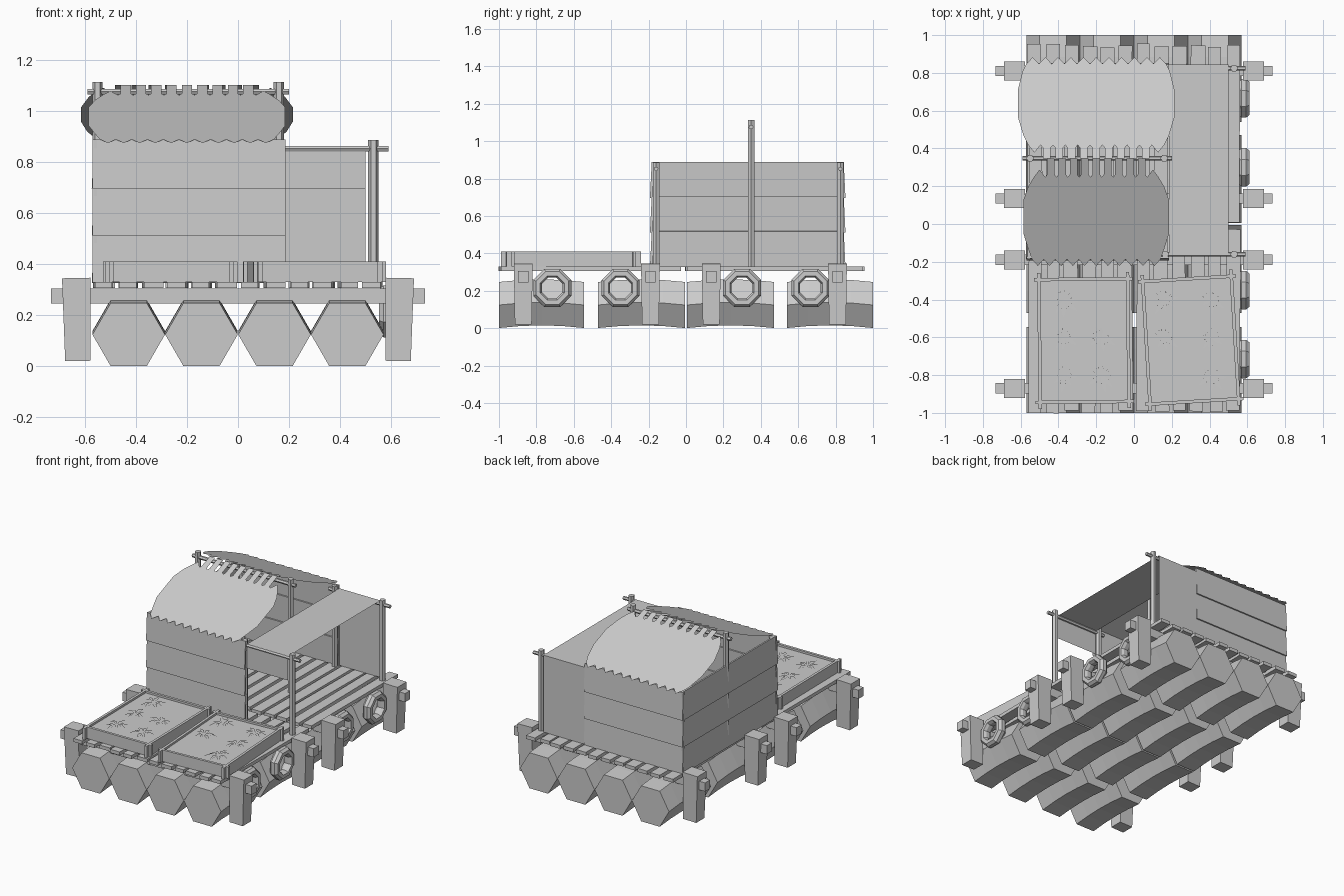
import bpy, bmesh, math, random
from mathutils import Vector, Matrix

if "Cube" in bpy.data.objects:
    bpy.data.objects.remove(bpy.data.objects["Cube"])
random.seed(4)

def make(name, verts, faces):
    me = bpy.data.meshes.new(name)
    me.from_pydata(verts, [], faces)
    bm = bmesh.new()
    bm.from_mesh(me)
    bmesh.ops.recalc_face_normals(bm, faces=bm.faces)
    bm.to_mesh(me)
    bm.free()
    ob = bpy.data.objects.new(name, me)
    bpy.context.collection.objects.link(ob)
    return ob

def box(name, c, s, rot=(0, 0, 0), top=1.0):
    # box with an optional wider or narrower top
    v = [(x * s[0] / 2 * (top if z > 0 else 1), y * s[1] / 2 * (top if z > 0 else 1), z * s[2] / 2)
         for z in (-1, 1) for x, y in ((-1, -1), (1, -1), (1, 1), (-1, 1))]
    f = [(3, 2, 1, 0), (4, 5, 6, 7)] + [(i, (i + 1) % 4, 4 + (i + 1) % 4, 4 + i) for i in range(4)]
    ob = make(name, v, f)
    ob.location, ob.rotation_euler = c, rot
    return ob

def tube(name, rings, n):
    # skin rings of n points and cap both ends
    v = [p for r in rings for p in r]
    f = [(k * n + i, k * n + (i + 1) % n, (k + 1) * n + (i + 1) % n, (k + 1) * n + i)
         for k in range(len(rings) - 1) for i in range(n)]
    f += [tuple(range(n)), tuple(range(len(v) - n, len(v)))]
    return make(name, v, f)

def rod(name, a, b, r, n=6):
    a, b = Vector(a), Vector(b)
    q = (b - a).to_track_quat('Z', 'Y')
    ring = [q @ Vector((r * math.cos(2 * math.pi * i / n), r * math.sin(2 * math.pi * i / n), 0)) for i in range(n)]
    return tube(name, [[p + e for p in ring] for e in (a, b)], n)

# hexagonal floats, gently arched along their length
for x in (-0.428, -0.143, 0.143, 0.428):
    for y0, y1 in ((-1, -0.545), (-0.47, -0.006), (0.006, 0.47), (0.54, 1)):
        rings = []
        for k in range(5):
            t = k / 4
            lift = 0.014 * (1 - (2 * t - 1) ** 2)
            rings.append([(x + 0.142 * math.cos(i * math.pi / 3), y0 + (y1 - y0) * t,
                           0.124 + lift + 0.142 * math.sin(i * math.pi / 3)) for i in range(6)])
        tube("float", rings, 6)

# cross beams with tapered side posts
for y in (-0.87, -0.19, 0.135, 0.81):
    box("cross_beam", (0, y, 0.275), (1.465, 0.055, 0.06))
    for s in (-1, 1):
        box("side_post", (s * 0.63, y, 0.183), (0.1, 0.09, 0.325), (0, s * 0.02, 0), 1.12)

# deck planks in two rows
for y0, y1 in ((-1, -0.03), (0.0, 0.95)):
    for i in range(12):
        box("deck_plank", (-0.525 + i * 0.0955, (y0 + y1) / 2 + random.uniform(-0.01, 0.01), 0.318),
            (random.uniform(0.065, 0.08), y1 - y0 - 0.01, 0.024), (0, 0, random.uniform(-0.016, 0.016)))

# tyre fenders on the right side
for y in (-0.715, -0.35, 0.30, 0.665):
    bm = bmesh.new()
    rings = []
    for i in range(8):
        a = (i + 0.5) * math.pi / 4
        rings.append([bm.verts.new((0.582 + w, y + r * math.cos(a), 0.215 + r * math.sin(a)))
                      for w, r in ((-0.03, 0.07), (-0.03, 0.095), (-0.012, 0.11), (0.012, 0.11),
                                   (0.03, 0.095), (0.03, 0.07), (0.012, 0.06), (-0.012, 0.06))])
    for i in range(8):
        for j in range(8):
            p, q, k = rings[i], rings[(i + 1) % 8], (j + 1) % 8
            bm.faces.new((p[j], q[j], q[k], p[k]))
    bmesh.ops.recalc_face_normals(bm, faces=bm.faces)
    me = bpy.data.meshes.new("tyre")
    bm.to_mesh(me)
    bm.free()
    bpy.context.collection.objects.link(bpy.data.objects.new("tyre", me))

# lapped board walls: front, back and left
for k in range(3):
    z = 0.4225 + k * 0.185
    box("front_wall_board", (-0.192, -0.182, z), (0.755, 0.012, 0.192), (-0.05, 0, 0))
    box("back_wall_board", (-0.192, 0.842, z), (0.755, 0.012, 0.192), (0.05, 0, 0))
    box("left_wall_board", (-0.562, 0.33, z), (0.012, 1.03, 0.192), (0, 0.05, 0))

# corner, awning and ridge poles
for y in (-0.16, 0.825):
    for x in (-0.545, 0.165, 0.53):
        rod("pole", (x, y, 0.325), (x, y, 0.885), 0.02)
    rod("awning_rod", (0.12, y, 0.852), (0.59, y, 0.852), 0.012)
for x in (-0.55, 0.16):
    rod("ridge_pole", (x, 0.348, 0.325), (x, 0.348, 1.113), 0.02)
rod("ridge_rod", (-0.59, 0.348, 1.075), (0.2, 0.348, 1.075), 0.013)

# cloth awning: flat top, short front flap, full back panel
xa, xb, ya, yb, zt = 0.185, 0.50, -0.165, 0.845, 0.863
make("awning_cloth", [(xa, ya, 0.695), (xb, ya, 0.695), (xa, ya, zt), (xb, ya, zt),
                      (xa, yb, zt), (xb, yb, zt), (xa, yb, 0.33), (xb, yb, 0.33)],
     [(0, 1, 3, 2), (2, 3, 5, 4), (4, 5, 7, 6)])

# leaf roof sheets: thin, zigzag edged, tied over the ridge by straps
def roof(name, side, eave, top, widths, n=11):
    # eave, top: distances from the ridge; widths: (distance, half width)
    def pt(x, d):
        return (-0.2 + x, 0.348 + side * d, 1.102 - 0.4 * d)
    we, wt = widths[0][1], widths[-1][1]
    low = [pt(-we + we * i / n, eave + (0.035 if i % 2 else 0)) for i in range(2 * n + 1)]
    right = [pt(w, d) for d, w in widths[1:-1]]
    high = [pt(wt - wt * i / n, top - (0.04 if i % 2 else 0)) for i in range(2 * n + 1)]
    left = [pt(-w, d) for d, w in reversed(widths[1:-1])]
    outline = low + right + high + left
    make(name, outline, [tuple(range(len(outline)))])
    for i in range(1, n - 1):
        x = wt - wt * (2 * i + 1) / n
        make("roof_strap", [pt(x - 0.02, top - 0.01), pt(x, top + 0.04), pt(x + 0.02, top - 0.01),
                            pt(x + 0.02, 0), pt(x - 0.02, 0)], [(0, 1, 2, 3, 4)])

roof("front_roof_leaf", -1, 0.535, 0.10,
     [(0.535, 0.34), (0.48, 0.36), (0.40, 0.385), (0.22, 0.385), (0.15, 0.36), (0.10, 0.33)])
roof("back_roof_leaf", 1, 0.50, 0.07,
     [(0.50, 0.37), (0.46, 0.39), (0.36, 0.415), (0.22, 0.415), (0.12, 0.385), (0.07, 0.36)])

# garden beds with low star-leaved plants
def bed(cx, cy, ang, plants):
    m = Matrix.Translation((cx, cy, 0)) @ Matrix.Rotation(ang, 4, 'Z')
    def part(name, x, y, z, s):
        box(name, m @ Vector((x, y, z)), s, (0, 0, ang))
    part("soil", 0, 0, 0.363, (0.46, 0.64, 0.066))
    for s in (-1, 1):
        part("bed_side", s * 0.235, 0, 0.37, (0.018, 0.72, 0.08))
        part("bed_end", 0, s * 0.325, 0.37, (0.52, 0.018, 0.08))
    for px, py in plants:
        v, f = [], []
        for i in range(8):
            a = i * math.pi / 4 + random.uniform(-0.25, 0.25)
            r = random.uniform(0.06, 0.095)
            for d, t, z in ((0, 0, 0.397), (r * 0.5, -0.3, 0.405), (r, 0, 0.398), (r * 0.5, 0.3, 0.405)):
                v.append((px + d * math.cos(a + t), py + d * math.sin(a + t), z))
            f.append(tuple(range(4 * i, 4 * i + 4)))
        make("plant", v, f)

bed(-0.265, -0.617, 0.012, [(-0.37, -0.4), (-0.37, -0.6), (-0.17, -0.6), (-0.37, -0.8), (-0.17, -0.8)])
bed(0.30, -0.615, 0.06, [(0.16, -0.4), (0.16, -0.6), (0.41, -0.4), (0.41, -0.6), (0.41, -0.8)])
